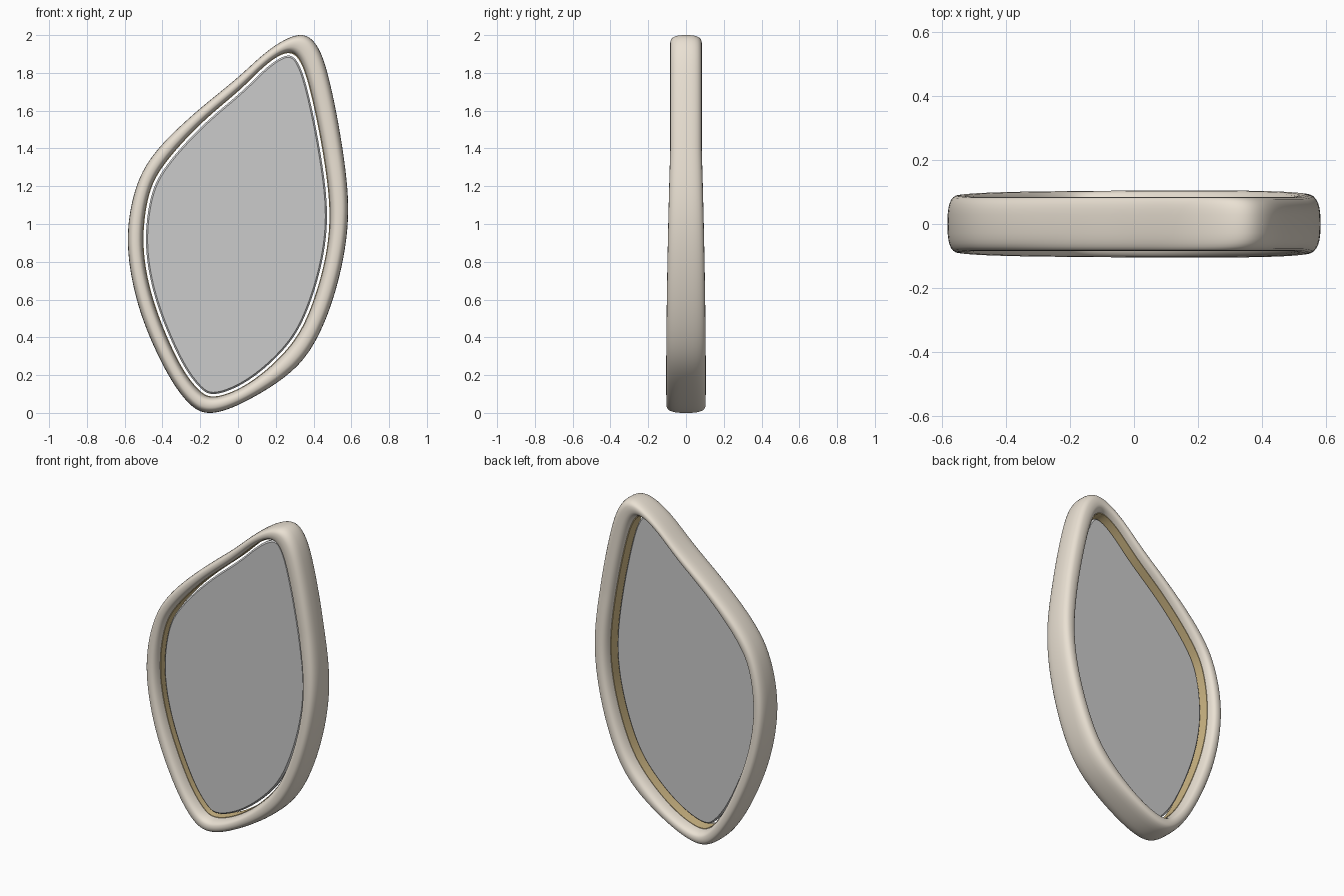
import bpy, bmesh
from math import cos, sin, pi
from mathutils import Vector

if "Cube" in bpy.data.objects:
    bpy.data.objects.remove(bpy.data.objects["Cube"])

# Outer and inner frame outlines (x, z), paired point for point
OUTER = [(.325, 2), (.42, 1.935), (.485, 1.74), (.55, 1.40), (.582, 1.07), (.542, .76), (.445, .46),
         (.305, .245), (.06, .08), (-.145, .005), (-.272, .07), (-.405, .275), (-.53, .58),
         (-.585, .91), (-.54, 1.195), (-.43, 1.39), (-.23, 1.585), (-.01, 1.765), (.17, 1.925)]
INNER = [(.258, 1.905), (.328, 1.86), (.385, 1.69), (.45, 1.37), (.485, 1.06), (.455, .79), (.365, .51),
         (.25, .33), (.06, .165), (-.125, .09), (-.225, .145), (-.33, .305), (-.45, .60),
         (-.503, .885), (-.475, 1.15), (-.39, 1.32), (-.20, 1.53), (.01, 1.71), (.15, 1.845)]


def smooth_loop(pts, steps=10):
    p = [Vector(q) for q in pts]
    n, out = len(p), []
    for i in range(n):
        a, b, c, d = p[i - 1], p[i], p[(i + 1) % n], p[(i + 2) % n]
        for k in range(steps):
            t = k / steps
            out.append(.5 * (2 * b + (c - a) * t + (2 * a - 5 * b + 4 * c - d) * t * t
                             + (3 * b - a - 3 * c + d) * t ** 3))
    for _ in range(12):
        m = len(out)
        out = [out[i] * .5 + (out[i - 1] + out[(i + 1) % m]) * .25 for i in range(m)]
    return out


def offset(loop, d):
    # moves a clockwise loop inwards by d
    res, n = [], len(loop)
    for i, p in enumerate(loop):
        t = (loop[(i + 1) % n] - loop[i - 1]).normalized()
        res.append(p + Vector((t.y, -t.x)) * d)
    return res


def fit(loop, ref):
    xs, zs = [p.x for p in ref], [p.y for p in ref]
    sx, sz = 1.166 / (max(xs) - min(xs)), 2 / (max(zs) - min(zs))
    return [Vector(((p.x - min(xs)) * sx - .583, (p.y - min(zs)) * sz)) for p in loop]


def material(name, rgba):
    m = bpy.data.materials.new(name)
    m.diffuse_color = rgba
    m.use_nodes = True
    m.node_tree.nodes["Principled BSDF"].inputs["Base Color"].default_value = m.diffuse_color
    return m


def loft(name, rings, mat=None, closed=True, caps=False):
    bm = bmesh.new()
    vs = [[bm.verts.new(v) for v in r] for r in rings]
    n = len(vs[0])
    for j in range(len(vs) if closed else len(vs) - 1):
        a, b = vs[j], vs[(j + 1) % len(vs)]
        for i in range(n):
            k = (i + 1) % n
            bm.faces.new((a[i], a[k], b[k], b[i]))
    if caps:
        bm.faces.new(vs[0])
        bm.faces.new(vs[-1])
    bmesh.ops.recalc_face_normals(bm, faces=bm.faces)
    me = bpy.data.meshes.new(name)
    bm.to_mesh(me)
    bm.free()
    ob = bpy.data.objects.new(name, me)
    bpy.context.collection.objects.link(ob)
    if mat:
        me.materials.append(mat)
    bpy.ops.object.select_all(action='DESELECT')
    ob.select_set(True)
    bpy.context.view_layer.objects.active = ob
    bpy.ops.object.shade_smooth_by_angle(angle=.6)
    return ob


def at(loop, y):
    return [(p.x, y, p.y) for p in loop]


def power(v, e):
    return abs(v) ** e * (1 if v >= 0 else -1)


raw_out, raw_in = smooth_loop(OUTER), smooth_loop(INNER)
outer, inner = fit(raw_out, raw_out), fit(raw_in, raw_out)

cream = material("cream", (.82, .75, .65, 1))
gold = material("gold", (.64, .49, .24, 1))

# Frame: soft rounded section, deepest at the lower right
rings = []
for k in range(28):
    a = 2 * pi * k / 28
    u, v = power(cos(a), .72), power(sin(a), .72)
    ring = []
    for o, i in zip(outer, inner):
        c, h = (o + i) / 2, (o - i) / 2
        p = c + h * u
        w = max(0, 1 - (c - Vector((.2, .15))).length_squared / 1.6)
        ring.append((p.x, v * (.084 + .021 * w), p.y))
    rings.append(ring)
loft("frame", rings, cream)

# Thin band lining the inside of the frame
i1, i2 = offset(inner, -.008), offset(inner, .002)
loft("inner_band", [at(i1, -.04), at(i2, -.04), at(i2, .04), at(i1, .04)], gold)

# Mirror plate with bevelled edges, separated by a narrow gap
m1, m2 = offset(inner, .015), offset(inner, .024)
loft("mirror_plate", [at(m2, -.027), at(m1, -.018), at(m1, -.006), at(m2, .003)],
     closed=False, caps=True)
